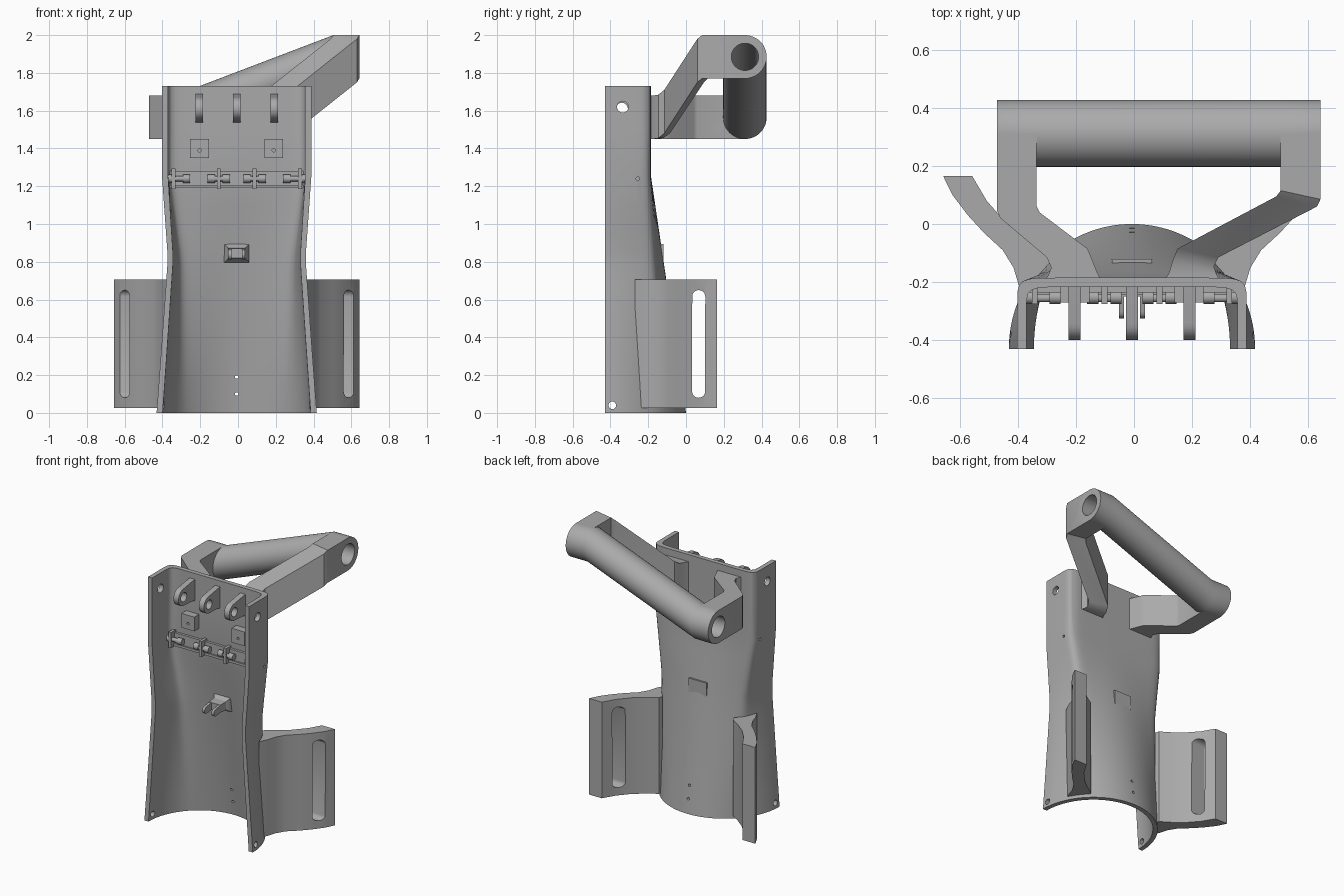
import bpy, bmesh
from math import sin, cos, pi, radians
from mathutils import Vector

cube = bpy.data.objects.get("Cube")
if cube:
    bpy.data.objects.remove(cube)

grey = bpy.data.materials.new("plain_grey")
grey.use_nodes = True
grey.diffuse_color = (0.4, 0.4, 0.4, 1)
grey.node_tree.nodes["Principled BSDF"].inputs["Base Color"].default_value = (0.4, 0.4, 0.4, 1)

CX = -0.007      # centre line of the shell
FRONT = -0.43    # open front edge of the shell
parts = []


def loft(name, loops, caps=True, ring=False):
    """Skin a list of equal closed loops."""
    bm = bmesh.new()
    rows = [[bm.verts.new(p) for p in loop] for loop in loops]
    n = len(rows[0])
    pairs = list(zip(rows, rows[1:])) + ([(rows[-1], rows[0])] if ring else [])
    for a, b in pairs:
        for i in range(n):
            j = (i + 1) % n
            bm.faces.new((a[i], a[j], b[j], b[i]))
    if caps and not ring:
        bm.faces.new(rows[0])
        bm.faces.new(rows[-1])
    bmesh.ops.recalc_face_normals(bm, faces=bm.faces)
    mesh = bpy.data.meshes.new(name)
    bm.to_mesh(mesh)
    bm.free()
    obj = bpy.data.objects.new(name, mesh)
    bpy.context.collection.objects.link(obj)
    mesh.materials.append(grey)
    parts.append(obj)
    return obj


def prism_x(name, profile, x0, x1):
    return loft(name, [[(x, y, z) for y, z in profile] for x in (x0, x1)])


def prism_z(name, profile, z0, z1):
    return loft(name, [[(x, y, z) for x, y in profile] for z in (z0, z1)])


def box(name, x0, x1, y0, y1, z0, z1):
    return prism_x(name, [(y0, z0), (y1, z0), (y1, z1), (y0, z1)], x0, x1)


def circle(cy, cz, r, n=32):
    return [(cy + r * cos(2 * pi * i / n), cz + r * sin(2 * pi * i / n)) for i in range(n)]


def rod_x(name, cy, cz, r, x0, x1):
    return prism_x(name, circle(cy, cz, r), x0, x1)


def rod_y(name, cx, cz, r, y0, y1):
    return loft(name, [[(x, y, z) for x, z in circle(cx, cz, r)] for y in (y0, y1)])


def cut(obj, cutter):
    mod = obj.modifiers.new("cut", 'BOOLEAN')
    mod.operation = 'DIFFERENCE'
    mod.solver = 'EXACT'
    mod.object = cutter
    bpy.context.view_layer.objects.active = obj
    bpy.ops.object.modifier_apply(modifier=mod.name)
    parts.remove(cutter)
    bpy.data.objects.remove(cutter)


# Shell: boxy channel at the top, blending into a half round arch at the bottom
def arch(w, h, n):
    pts = []
    for i in range(65):
        c, s = cos(pi * i / 64), sin(pi * i / 64)
        r = (abs(c) ** n + abs(s) ** n) ** (-1 / n)
        pts.append(Vector((w * c * r, h * s * r)))
    return pts


def wall_line(t, inset):
    boxy = arch(0.395 - inset, 0.245 - inset, 14)
    half = arch(0.424 - inset, 0.43 - inset, 2)
    return [a.lerp(b, t) for a, b in zip(boxy, half)]


def section(z):
    t = max(0, (1.25 - z) / 1.25)
    pinch = 1 - 0.1 * max(0, 1 - abs(z - 0.82) / (0.43 if z > 0.82 else 0.82))
    line = wall_line(t, 0) + wall_line(t, 0.032)[::-1]
    return [(CX + p.x * pinch, FRONT + p.y, z) for p in line]


levels = [1.73, 1.5, 1.25, 1.1, 0.95, 0.85, 0.78, 0.7, 0.6, 0.45, 0.3, 0.15, 0]
shell = loft("shell", [section(z) for z in levels])
for y, z, r in [(-0.335, 1.62, 0.03), (-0.39, 0.04, 0.02), (-0.255, 1.24, 0.009)]:
    cut(shell, rod_x("hole_cutter", y, z, r, -1, 1))
for z in (0.1, 0.19):
    cut(shell, rod_y("hole_cutter", CX, z, 0.009, -0.3, 0.3))

# Slotted strap wings, one on each side
WING = [(0.65, 0.165), (0.618, 0.1), (0.565, 0.03), (0.51, -0.03), (0.445, -0.09),
        (0.408, -0.15), (0.39, -0.21), (0.36, -0.27), (0.34, -0.21), (0.32, -0.175),
        (0.28, -0.13), (0.29, -0.1), (0.36, -0.055), (0.43, 0), (0.5, 0.08), (0.55, 0.165)]
SLOT = [(0.067 + 0.035 * cos(a), (0.615 if a < pi else 0.115) + 0.035 * sin(a))
        for a in [pi * i / 12 for i in range(12)] + [pi + pi * i / 12 for i in range(12)]]
for side, label in ((1, "left"), (-1, "right")):
    wing = prism_z(label + "_strap_wing", [(CX + side * x, y) for x, y in WING], 0.025, 0.705)
    cut(wing, prism_x("slot_cutter", SLOT, -1, 1))

# Slanted hollow grip with level ends
AXIS_Y, R, BORE = 0.312, 0.115, 0.072
stops = [(-0.472, 1.565), (-0.335, 1.565), (0.505, 1.885), (0.642, 1.885)]
rings = [[(x, y, cz) for y, cz in circle(AXIS_Y, z, R, 48)] for x, z in stops]
rings += [[(x, y, cz) for y, cz in circle(AXIS_Y, z, BORE, 48)] for x, z in stops[::-1]]
loft("grip", rings, ring=True)


# Cranked arms from the shell back to the grip ends
def arm(name, stations):
    """Each station: inner x, inner y, outer x, outer y, centre z."""
    loops = [[(xi, yi, z - R), (xo, yo, z - R), (xo, yo, z + R), (xi, yi, z + R)]
             for xi, yi, xo, yo, z in stations]
    obj = loft(name, loops)
    x, z = stations[-1][0], stations[-1][4]
    cut(obj, rod_x("bore_cutter", AXIS_Y, z, BORE, x - 0.4, x + 0.4))


arm("right_arm", [(-0.11, -0.2, -0.31, -0.2, 1.565), (-0.125, -0.17, -0.295, -0.175, 1.565),
                  (-0.145, -0.12, -0.285, -0.15, 1.565), (-0.16, -0.085, -0.3, -0.115, 1.565),
                  (-0.325, 0.04, -0.46, 0.02, 1.565), (-0.335, 0.06, -0.472, 0.045, 1.565),
                  (-0.335, AXIS_Y, -0.472, AXIS_Y, 1.565)])
arm("left_arm", [(0.1, -0.2, 0.3, -0.2, 1.565), (0.12, -0.17, 0.285, -0.175, 1.565),
                 (0.135, -0.12, 0.275, -0.145, 1.57), (0.15, -0.085, 0.29, -0.115, 1.595),
                 (0.49, 0.095, 0.63, 0.06, 1.865), (0.505, 0.115, 0.642, 0.085, 1.885),
                 (0.505, AXIS_Y, 0.642, AXIS_Y, 1.885)])

# Three eye lugs along the top
TIP = [(-0.34 - 0.06 * sin(pi * i / 12), 1.61 + 0.06 * cos(pi * i / 12)) for i in range(13)]
for k in (-1, 0, 1):
    x = CX + 0.198 * k
    lug = prism_x("eye_lug", [(-0.2, 1.69), (-0.25, 1.685)] + TIP + [(-0.25, 1.545), (-0.2, 1.535)],
                  x - 0.02, x + 0.02)
    cut(lug, rod_x("eye_cutter", -0.34, 1.61, 0.032, x - 0.1, x + 0.1))

# Two small drilled blocks
for side in (-1, 1):
    x = CX + 0.196 * side
    block = box("mount_block", x - 0.05, x + 0.05, -0.27, -0.2, 1.35, 1.45)
    cut(block, rod_y("pilot_cutter", x, 1.39, 0.009, -0.3, -0.24))

# Hinge rail with four knuckle groups
box("hinge_rail", CX - 0.36, CX + 0.36, -0.235, -0.2, 1.2, 1.28)
box("hinge_ledge", CX - 0.36, CX + 0.36, -0.245, -0.2, 1.19, 1.207)
for k, offset in ((-0.305, -0.03), (-0.095, 0), (0.095, 0), (0.305, 0.03)):
    x = CX + k
    tab = x + offset
    box("hinge_tab", tab - 0.01, tab + 0.01, -0.275, -0.2, 1.185, 1.295)
    rod_x("hinge_pin", -0.255, 1.24, 0.014, x - 0.058, x + 0.058)
    for end in (-1, 1):
        rod_x("hinge_knuckle", -0.253, 1.24, 0.022, x + end * 0.04 - 0.019, x + end * 0.04 + 0.019)

# Forked hook in the middle of the shell
stem = [(-0.12, 0.07, 0.05), (-0.165, 0.065, 0.048), (-0.19, 0.048, 0.03), (-0.25, 0.045, 0.026)]
loft("hook_stem", [[(CX + sx * w, y, 0.845 + sz * h) for sx, sz in ((-1, -1), (1, -1), (1, 1), (-1, 1))]
                   for y, w, h in stem])
PRONG = [(-0.24, 0.87), (-0.3, 0.862)] + \
        [(-0.3 - 0.025 * sin(pi * i / 8), 0.837 + 0.025 * cos(pi * i / 8)) for i in range(1, 9)] + \
        [(-0.24, 0.82)]
for side in (-1, 1):
    x = CX + 0.036 * side
    prism_x("hook_prong", PRONG, x - 0.009, x + 0.009)

# Smooth rounded faces, keep corners crisp
for obj in parts:
    for poly in obj.data.polygons:
        poly.use_smooth = True
    obj.data.set_sharp_from_angle(angle=radians(30))
